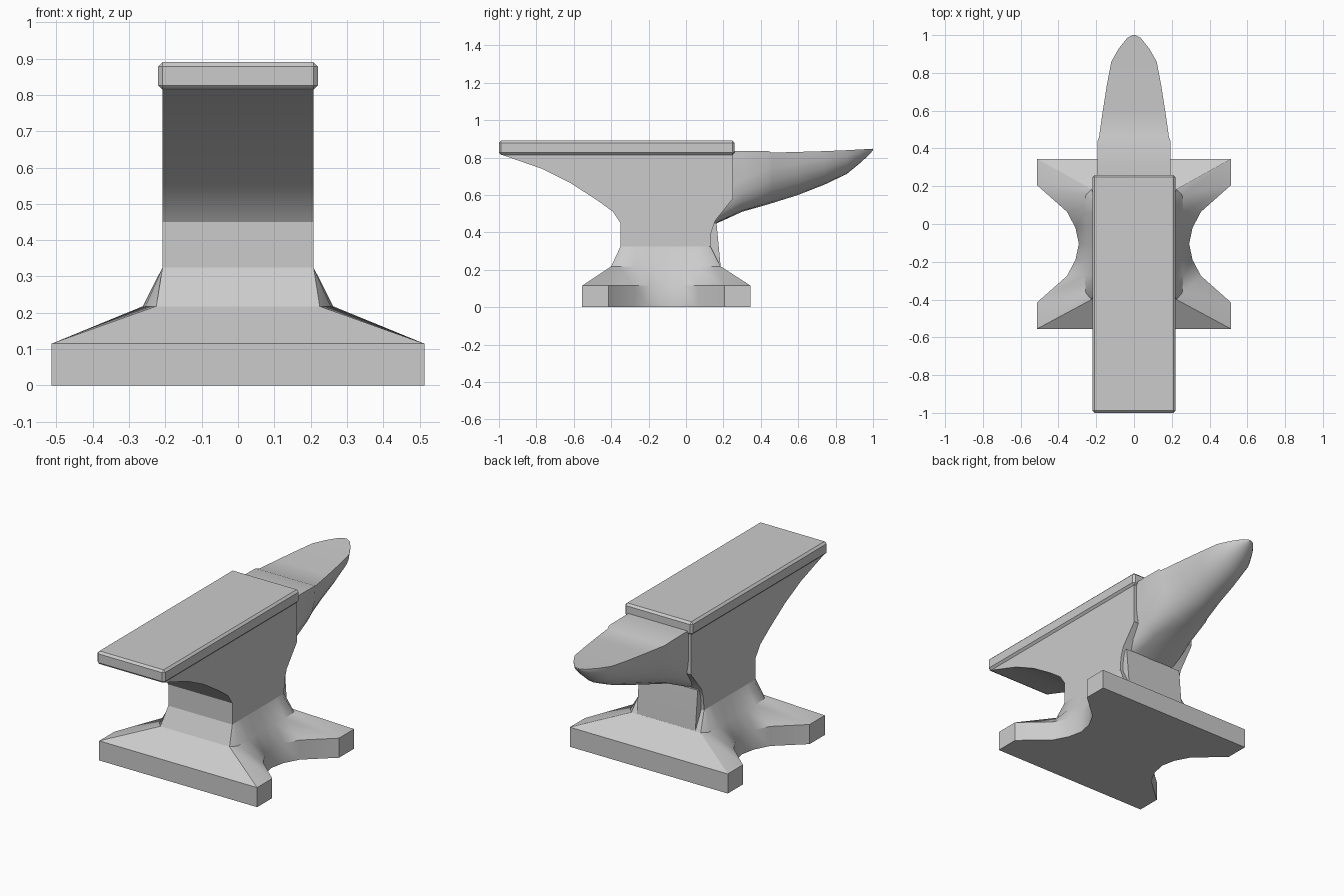
import bpy, bmesh, math

if "Cube" in bpy.data.objects:
    bpy.data.objects.remove(bpy.data.objects["Cube"])


def finish(name, bm, bevel=0.0):
    bmesh.ops.recalc_face_normals(bm, faces=bm.faces)
    mesh = bpy.data.meshes.new(name)
    bm.to_mesh(mesh)
    bm.free()
    ob = bpy.data.objects.new(name, mesh)
    bpy.context.collection.objects.link(ob)
    bpy.ops.object.select_all(action='DESELECT')
    ob.select_set(True)
    bpy.context.view_layer.objects.active = ob
    if bevel:
        mod = ob.modifiers.new("edge_bevel", 'BEVEL')
        mod.width = bevel
        mod.segments = 1
    else:
        bpy.ops.object.shade_smooth_by_angle(angle=math.radians(28))
    return ob


def loft(name, rings):
    bm = bmesh.new()
    rows = [[bm.verts.new(p) for p in ring] for ring in rings]
    n = len(rows[0])
    for a, b in zip(rows, rows[1:]):
        for i in range(n):
            j = (i + 1) % n
            bm.faces.new((a[i], a[j], b[j], b[i]))
    bm.faces.new(rows[0])
    bm.faces.new(rows[-1])
    return finish(name, bm)


def side_prism(name, profile, half):
    return loft(name, [[(x, y, z) for y, z in profile] for x in (-half, half)])


def mirrored(half, z):
    return [(x, y, z) for x, y in half] + [(-x, y, z) for x, y in reversed(half)]


# Spreading foot with concave sides, rising into the waist
foot = [(.513, .345), (.513, .205), (.355, .065), (.31, -.02), (.292, -.105),
        (.31, -.19), (.355, -.275), (.513, -.415), (.513, -.555)]
shoulder = [(.225, .185), (.255, .155), (.262, .06), (.25, -.02), (.246, -.105),
            (.25, -.19), (.262, -.27), (.255, -.365), (.225, -.40)]
waist = [(.208, y) for y in (.13, .11, .06, -.02, -.105, -.19, -.27, -.33, -.35)]
loft("foot", [mirrored(foot, 0), mirrored(foot, .115),
              mirrored(shoulder, .218), mirrored(waist, .325)])

# Body with the sweeping underside of the heel
side_prism("body", [(-1, .82), (-.90, .785), (-.77, .74), (-.62, .665),
                    (-.48, .575), (-.39, .51), (-.35, .45), (-.35, .325),
                    (.13, .325), (.135, .40), (.155, .46), (.25, .58),
                    (.25, .82)], .208)

# Raised panel supporting the horn
side_prism("horn_support", [(.08, .20), (.185, .20), (.183, .24),
                            (.163, .45), (.08, .45)], .19)

# Horn: flat top, underside going from square to round
stations = [(.12, .193, .836, .432, .30), (.16, .193, .836, .446, .35),
            (.30, .193, .836, .51, .55), (.44, .193, .834, .55, .8),
            (.46, .185, .826, .556, .85), (.60, .165, .83, .60, 1),
            (.74, .143, .834, .655, 1), (.86, .12, .839, .712, 1),
            (.93, .08, .843, .77, 1), (.985, .036, .846, .82, 1),
            (1.0, .008, .847, .84, 1)]
rings = []
for y, w, top, low, power in stations:
    ring = []
    for i in range(13):
        t = math.pi * i / 12
        c, s = math.cos(t), math.sin(t)
        ring.append((w * math.copysign(abs(c) ** power, c) if abs(c) > 1e-6 else 0,
                     y, top - (top - low) * max(s, 0) ** power))
    rings.append(ring)
loft("horn", rings)

# Bevelled working face
bm = bmesh.new()
bmesh.ops.create_cube(bm, size=1)
for v in bm.verts:
    v.co = (v.co.x * .44, v.co.y * 1.26 - .37, v.co.z * .076 + .852)
finish("face_plate", bm, .012)
